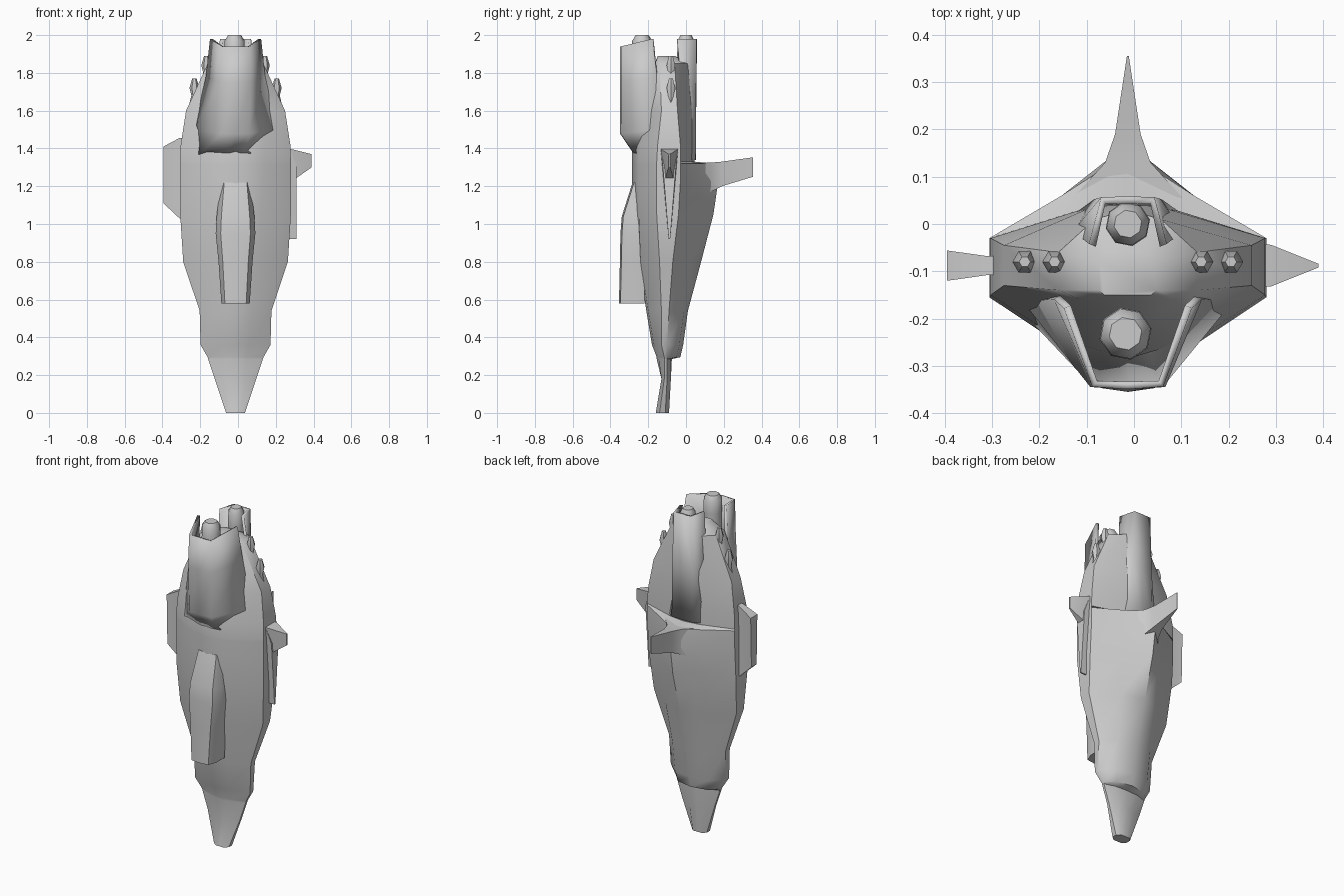
import bpy, bmesh, math
from mathutils import Vector

cube = bpy.data.objects.get("Cube")
if cube:
    bpy.data.objects.remove(cube)

CX = -0.013  # centre line of the body

grey = bpy.data.materials.new("plain_grey")
grey.use_nodes = True
COLOUR = (0.6, 0.6, 0.6, 1)
grey.diffuse_color = COLOUR
grey.node_tree.nodes["Principled BSDF"].inputs["Base Color"].default_value = COLOUR


def loft(name, rings, angle=45, closed=True):
    """Skin a list of equal-length rings; closed rings get end caps."""
    bm = bmesh.new()
    rows = [[bm.verts.new(p) for p in ring] for ring in rings]
    count = len(rows[0])
    for low, high in zip(rows, rows[1:]):
        for i in range(count if closed else count - 1):
            j = (i + 1) % count
            bm.faces.new((low[i], low[j], high[j], high[i]))
    if closed:
        bm.faces.new(rows[0][::-1])
        bm.faces.new(rows[-1])
    bmesh.ops.recalc_face_normals(bm, faces=bm.faces)
    mesh = bpy.data.meshes.new(name)
    bm.to_mesh(mesh)
    bm.free()
    mesh.materials.append(grey)
    obj = bpy.data.objects.new(name, mesh)
    bpy.context.collection.objects.link(obj)
    bpy.ops.object.select_all(action="DESELECT")
    obj.select_set(True)
    bpy.context.view_layer.objects.active = obj
    bpy.ops.object.shade_smooth_by_angle(angle=math.radians(angle))
    return obj


def mirrored(half, z):
    """Ring at height z from a half outline running front to back."""
    right = [Vector((CX + x, y, z)) for x, y in half]
    left = [Vector((CX - x, y, z)) for x, y in reversed(half) if x > 0]
    return right + left


def hull_ring(z, front, a, front_corner, w, side_front, side_back, b, back_corner, back):
    half = [(0, front), (a, front_corner), (w, side_front),
            (w, side_back), (b, back_corner), (0, back)]
    return mirrored(half, z)


# Main body: nose at the bottom, ledge at the back, shoulders tapering up
hull = [
    (0, -.16, .025, -.16, .05, -.14, -.11, .03, -.09, -.09),
    (.18, -.13, .05, -.13, .11, -.115, -.1, .05, -.08, -.08),
    (.285, -.155, .06, -.145, .145, -.115, -.1, .08, -.08, -.075),
    (.295, -.155, .06, -.145, .148, -.115, -.1, .1, -.05, -.03),
    (.36, -.18, .07, -.17, .185, -.13, -.1, .11, -.035, -.015),
    (.54, -.21, .08, -.2, .19, -.13, -.09, .11, -.01, .01),
    (.8, -.25, .1, -.24, .277, -.14, -.07, .13, .03, .08),
    (1.05, -.28, .13, -.25, .293, -.155, -.04, .14, .05, .145),
    (1.22, -.285, .15, -.25, .293, -.155, -.03, .14, .06, .17),
    (1.32, -.285, .15, -.25, .293, -.155, -.03, .14, .06, .15),
    (1.33, -.285, .15, -.25, .293, -.155, -.03, .1, .03, .045),
    (1.42, -.285, .15, -.24, .29, -.15, -.03, .1, .03, .045),
    (1.6, -.25, .14, -.21, .262, -.13, -.045, .09, .03, .045),
    (1.85, -.165, .1, -.16, .147, -.14, -.06, .07, .01, .03),
    (1.89, -.15, .05, -.15, .06, -.14, -.08, .04, -.06, -.06),
]
loft("hull", [hull_ring(*row) for row in hull])


# Open-sided towers: a folded wall given thickness
def tower(name, rows):
    rings = []
    for tip_x, tip_y, tip_z, x, y, z in rows:
        rings.append([(CX - tip_x, tip_y, tip_z), (CX - x, y, z), (CX, y * 1.01, z),
                      (CX + x, y, z), (CX + tip_x, tip_y, tip_z)])
    obj = loft(name, rings, 60, closed=False)
    # walls thicken towards the inside of the fold
    thick = obj.modifiers.new("wall", "SOLIDIFY")
    thick.thickness = 0.016
    thick.offset = 0


tower("front_tower", [
    (.2, -.2, 1.36, .045, -.27, 1.38),
    (.215, -.16, 1.5, .07, -.338, 1.48),
    (.15, -.155, 1.78, .075, -.338, 1.75),
    (.128, -.175, 1.98, .07, -.338, 1.94)])
tower("back_tower", [
    (.13, 0, 1.34, .07, .044, 1.34),
    (.11, -.02, 1.65, .065, .046, 1.65),
    (.075, -.045, 1.98, .052, .05, 1.98)])


# Blunt tubes standing inside the towers
def tube(name, x, y, bottom, turn, rows, sides=8):
    rings = []
    for z, r in rows:
        rings.append([(x + r * math.cos(turn + k * math.tau / sides),
                       y + r * math.sin(turn + k * math.tau / sides), bottom + z)
                      for k in range(sides)])
    return loft(name, rings)


barrel = [(0, .05), (.2, .056), (.27, .054), (.3, .035)]
tube("front_tube", CX - .005, -.232, 1.7, .2, barrel)
tube("back_tube", CX, .0, 1.7, .2, [(z, r * .85) for z, r in barrel])

# Small pinched pods on both shoulders
pod = [(0, .012), (.03, .028), (.08, .016), (.12, .026), (.17, .012)]
for side, label in ((1, "left"), (-1, "right")):
    tube(label + "_outer_pod", CX + side * .218, -.08, 1.6, 0, pod, 6)
    tube(label + "_inner_pod", CX + side * .155, -.08, 1.72, 0, pod, 6)

# Cowl on the lower front, cut flat underneath
cowl = [(.58, .075, -.355), (.8, .09, -.35), (.95, .105, -.347),
        (1.04, .1, -.34), (1.22, .08, -.283)]
loft("front_cowl", [mirrored([(0, y), (w * .75, y + .008), (w, y + .06),
                              (w, -.22), (0, -.22)], z) for z, w, y in cowl])

# Tail fin sweeping backwards from a broad root
tail = [(.04, .13, 1.13, 1.322), (.13, .048, 1.17, 1.325),
        (.19, .027, 1.2, 1.33), (.355, .002, 1.25, 1.353)]
loft("tail_fin", [[(CX - w, y, low), (CX + w, y, low),
                   (CX + w, y, high), (CX - w, y, high)] for y, w, low, high in tail])


# Side fins: cross-sections stepping outwards
def side_fin(name, rows):
    return loft(name, [[(x, -.088 - t, top), (x, -.088 + t, top),
                        (x, -.088 + u, low), (x, -.088 - u, low)]
                       for x, top, low, t, u in rows])


side_fin("right_fin", [(-.26, 1.46, 1.02, .02, .015), (-.31, 1.455, 1.03, .02, .015),
                       (-.395, 1.41, 1.11, .032, .025)])
side_fin("left_fin", [(.25, 1.4, 1.2, .046, .025), (.29, 1.395, 1.23, .044, .025),
                      (.39, 1.37, 1.3, .004, .004)])
side_fin("left_fin_blade", [(.25, 1.38, .92, .046, .004), (.285, 1.38, .92, .044, .004),
                            (.31, 1.3, .92, .034, .004)])
